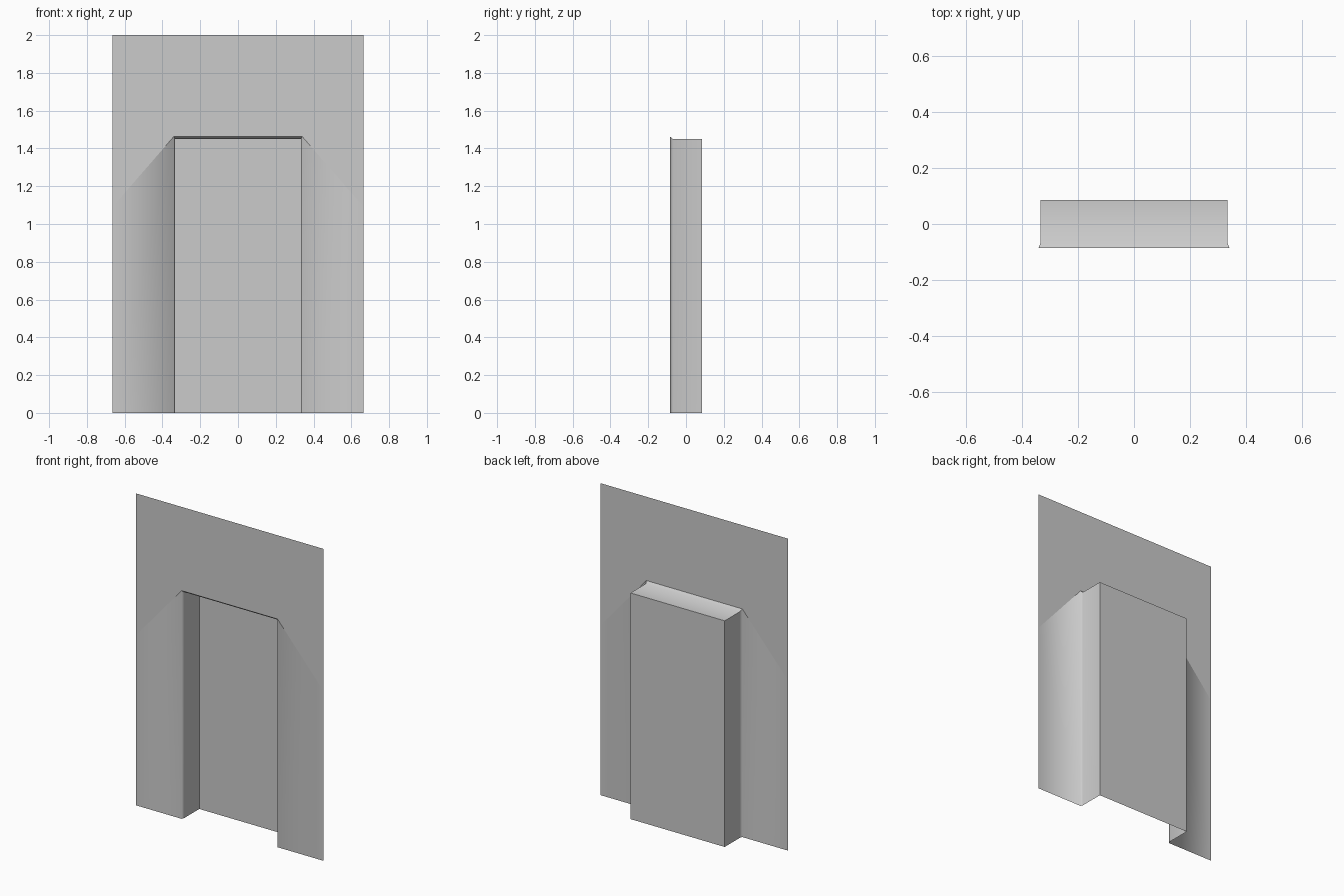
import bpy, bmesh

cube = bpy.data.objects.get("Cube")
if cube:
    bpy.data.objects.remove(cube, do_unlink=True)

FRONT, BACK = -0.085, 0.085
HALF_W, HEIGHT = 0.665, 2.0
SHOULDER = 1.09

grey = bpy.data.materials.new("plain grey")
grey.use_nodes = True
colour = (0.6, 0.6, 0.6, 1)
grey.diffuse_color = colour
grey.node_tree.nodes["Principled BSDF"].inputs["Base Color"].default_value = colour


def finish(bm, name):
    mesh = bpy.data.meshes.new(name)
    bm.to_mesh(mesh)
    bm.free()
    mesh.materials.append(grey)
    obj = bpy.data.objects.new(name, mesh)
    bpy.context.collection.objects.link(obj)
    return obj


def arch(bm, half, top, y):
    """Open door-shaped line: foot, corner, corner, foot."""
    return [bm.verts.new(p) for p in
            ((-half, y, 0), (-half, y, top), (half, y, top), (half, y, 0))]


# Wall sheet with a splayed opening and deep reveal
bm = bmesh.new()
lip = arch(bm, 0.34, 1.463, FRONT)
throat = arch(bm, 0.334, 1.45, FRONT + 0.016)
rear = arch(bm, 0.334, 1.45, BACK)
shoulder = arch(bm, HALF_W, SHOULDER, FRONT)
top_l, top_r = [bm.verts.new((x, FRONT, HEIGHT)) for x in (-HALF_W, HALF_W)]

# Side strips of the wall, shaded softly into the opening
soft = [bm.faces.new((shoulder[0], lip[0], lip[1], shoulder[1])),
        bm.faces.new((lip[3], shoulder[3], shoulder[2], lip[2]))]

# Splay and reveal on both jambs and the head
for a, b in ((lip, throat), (throat, rear)):
    for i in range(3):
        soft.append(bm.faces.new((a[i], b[i], b[i + 1], a[i + 1])))
for f in soft:
    f.smooth = True

# Flat upper wall
bm.faces.new((shoulder[1], lip[1], top_l))
bm.faces.new((lip[1], lip[2], top_r, top_l))
bm.faces.new((lip[2], shoulder[2], top_r))

# Crisp corners between jambs and head
for a, b in ((lip, throat), (throat, rear)):
    for i in (1, 2):
        bm.edges.get((a[i], b[i])).smooth = False
finish(bm, "wall_with_doorway")

# Flat door panel closing the back of the recess
bm = bmesh.new()
bm.faces.new(reversed(arch(bm, 0.334, 1.45, BACK)))
finish(bm, "door_panel")
